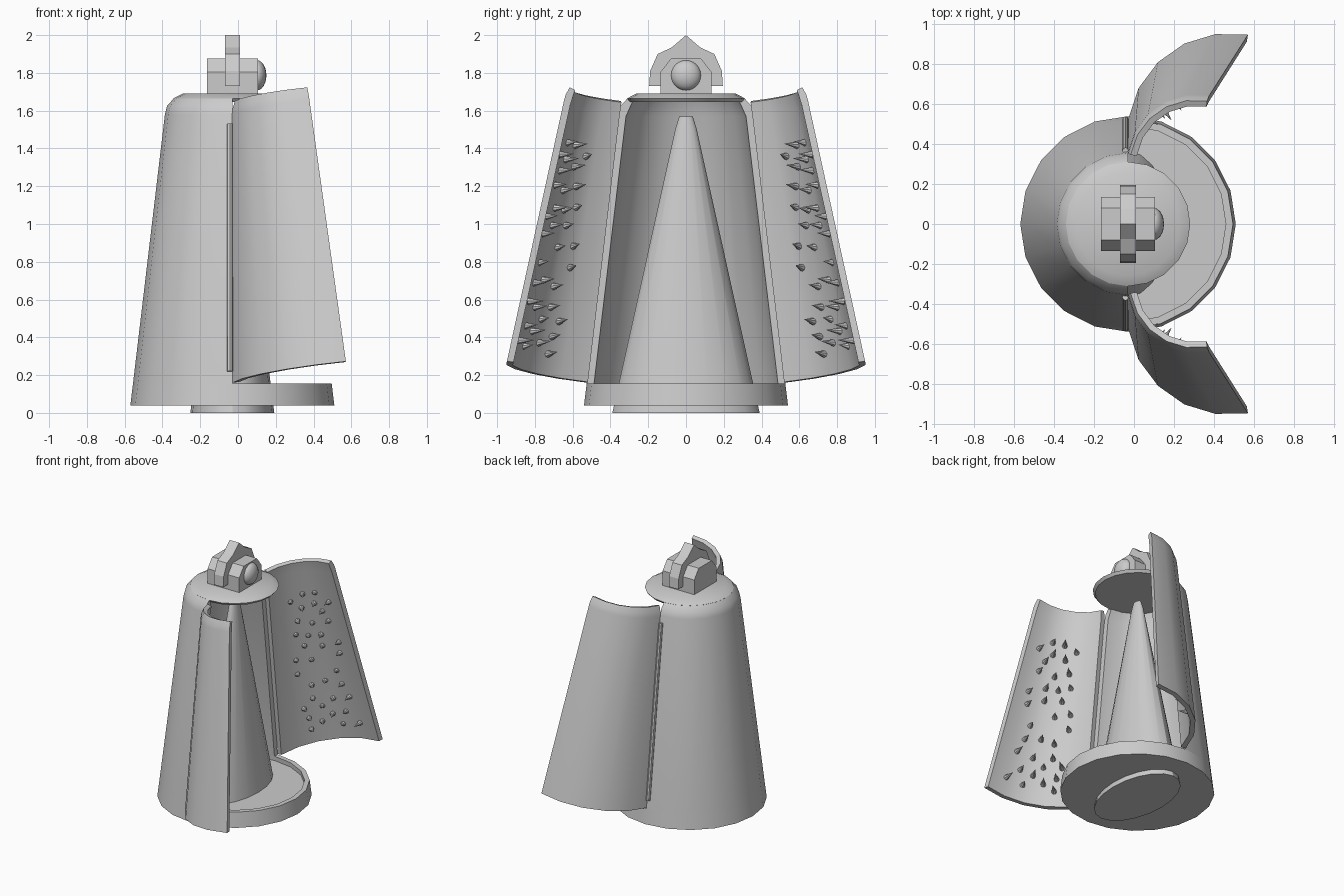
import bpy, bmesh, math, random
from mathutils import Matrix, Vector

if "Cube" in bpy.data.objects:
    bpy.data.objects.remove(bpy.data.objects["Cube"])

random.seed(4)
CX = -0.03                      # body axis
SEG = 18                        # degrees per side (20 sides)


def finish(name, bm, smooth=True):
    bmesh.ops.remove_doubles(bm, verts=bm.verts, dist=1e-5)
    bmesh.ops.recalc_face_normals(bm, faces=bm.faces)
    me = bpy.data.meshes.new(name)
    bm.to_mesh(me)
    bm.free()
    ob = bpy.data.objects.new(name, me)
    bpy.context.collection.objects.link(ob)
    if smooth:
        bpy.ops.object.select_all(action='DESELECT')
        ob.select_set(True)
        bpy.context.view_layer.objects.active = ob
        bpy.ops.object.shade_smooth_by_angle(angle=math.radians(30))
    return ob


def lathe(name, profile, a0, a1, matrix=None, sx=1.0, sy=1.0):
    """Spin a closed (radius, z) loop between two angles, capping the ends."""
    bm = bmesh.new()
    n = round((a1 - a0) / SEG)
    rows = []
    for i in range(n + 1):
        a = math.radians(a0 + (a1 - a0) * i / n)
        rows.append([bm.verts.new((CX + r * math.cos(a) * sx, r * math.sin(a) * sy, z))
                     for r, z in profile])
    m = len(profile)
    for p, q in zip(rows, rows[1:]):
        for j in range(m):
            k = (j + 1) % m
            if profile[j][0] or profile[k][0]:
                bm.faces.new((p[j], q[j], q[k], p[k]))
    if a1 - a0 < 360:
        bm.faces.new(rows[0])
        bm.faces.new(rows[-1])
    bmesh.ops.remove_doubles(bm, verts=bm.verts, dist=1e-5)
    bmesh.ops.dissolve_degenerate(bm, edges=bm.edges, dist=1e-6)
    if matrix:
        bm.transform(matrix)
    return finish(name, bm)


def extrude_x(name, outline, x0, x1):
    """Prism from a (y, z) outline."""
    bm = bmesh.new()
    f = bm.faces.new([bm.verts.new((x0, y, z)) for y, z in outline])
    new = bmesh.ops.extrude_face_region(bm, geom=[f])['geom']
    bmesh.ops.translate(bm, vec=(x1 - x0, 0, 0),
                        verts=[v for v in new if isinstance(v, bmesh.types.BMVert)])
    return finish(name, bm, False)


def cone(bm, p, q, r1, r2, n):
    d = q - p
    rot = d.to_track_quat('Z', 'Y').to_matrix().to_4x4()
    bmesh.ops.create_cone(bm, cap_ends=True, segments=n, radius1=r1, radius2=r2,
                          depth=d.length, matrix=Matrix.Translation((p + q) / 2) @ rot)


# Base tray, back shell, lid
lathe("base_tray", [(0, .04), (.54, .04), (.526, .155), (.49, .155), (.492, .12), (0, .12)], 0, 360)
lathe("back_shell", [(.526, .155), (.357, 1.58), (.346, 1.625), (.31, 1.665),
                     (.28, 1.655), (.318, 1.57), (.487, .155)], 90, 270)
lathe("lid", [(0, 1.645), (.295, 1.645), (.312, 1.665), (.26, 1.692), (0, 1.692)], 0, 360)

# Tapered inner figure, also forms the foot under the tray
lathe("inner_cone", [(0, 0), (.39, 0), (.055, 1.51), (.035, 1.57), (0, 1.57)], 0, 360, sx=.57)

# Doors: quarter shells swung open about the slanted hinge line
pivot = Vector((CX, .526, .16))
axis = (Vector((CX, .357, 1.58)) - pivot).normalized()
swing = (Matrix.Translation(pivot) @ Matrix.Rotation(math.radians(80.6), 4, axis)
         @ Matrix.Translation(-pivot))
flip = Matrix.Scale(-1, 4, (0, 1, 0))
door = [(.525, .16), (.358, 1.58), (.352, 1.61), (.335, 1.65),
        (.305, 1.64), (.322, 1.56), (.489, .16)]

# Scattered spike positions (angle, z, length)
spots = []
while len(spots) < 36:
    a, z = random.uniform(14, 66), random.uniform(.27, 1.38)
    if all(math.hypot((a - b) * .007, z - y) > .085 for b, y, _ in spots):
        spots.append((a, z, random.uniform(.055, .09)))

for side, mat in (("back", swing), ("front", flip @ swing)):
    lathe("door_" + side, door, 0, 90, mat)
    bm = bmesh.new()
    for a, z, length in spots:
        t = math.radians(a)
        out = Vector((math.cos(t), math.sin(t), 0))
        r = .487 - (z - .16) * .119
        base = Vector((CX, 0, z)) + out * r
        cone(bm, base, base - out * length + Vector((0, 0, .01)), .02, 0, 8)
    bm.transform(mat)
    finish("door_spikes_" + side, bm)
    # Hinge rod
    bm = bmesh.new()
    s = 1 if side == "back" else -1
    cone(bm, Vector((-.043, s * .523, .22)), Vector((-.043, s * .367, 1.53)), .016, .016, 8)
    finish("hinge_rod_" + side, bm)


def mirrored(half):
    return half + [(-y, z) for y, z in reversed(half) if y]


# Top block, pointed bracket and bolt
extrude_x("top_block", mirrored([(.135, 1.685), (.135, 1.805), (.08, 1.875)]), -.165, .105)
extrude_x("pointed_bracket", mirrored([(.195, 1.73), (.19, 1.81), (.15, 1.9), (.075, 1.935), (0, 2.0)]),
          -.07, .01)
bm = bmesh.new()
bmesh.ops.create_uvsphere(bm, u_segments=20, v_segments=12, radius=.08,
                          matrix=Matrix.Translation((.1, 0, 1.787)) @ Matrix.Diagonal((.63, 1, 1, 1)))
finish("bolt_head", bm)
